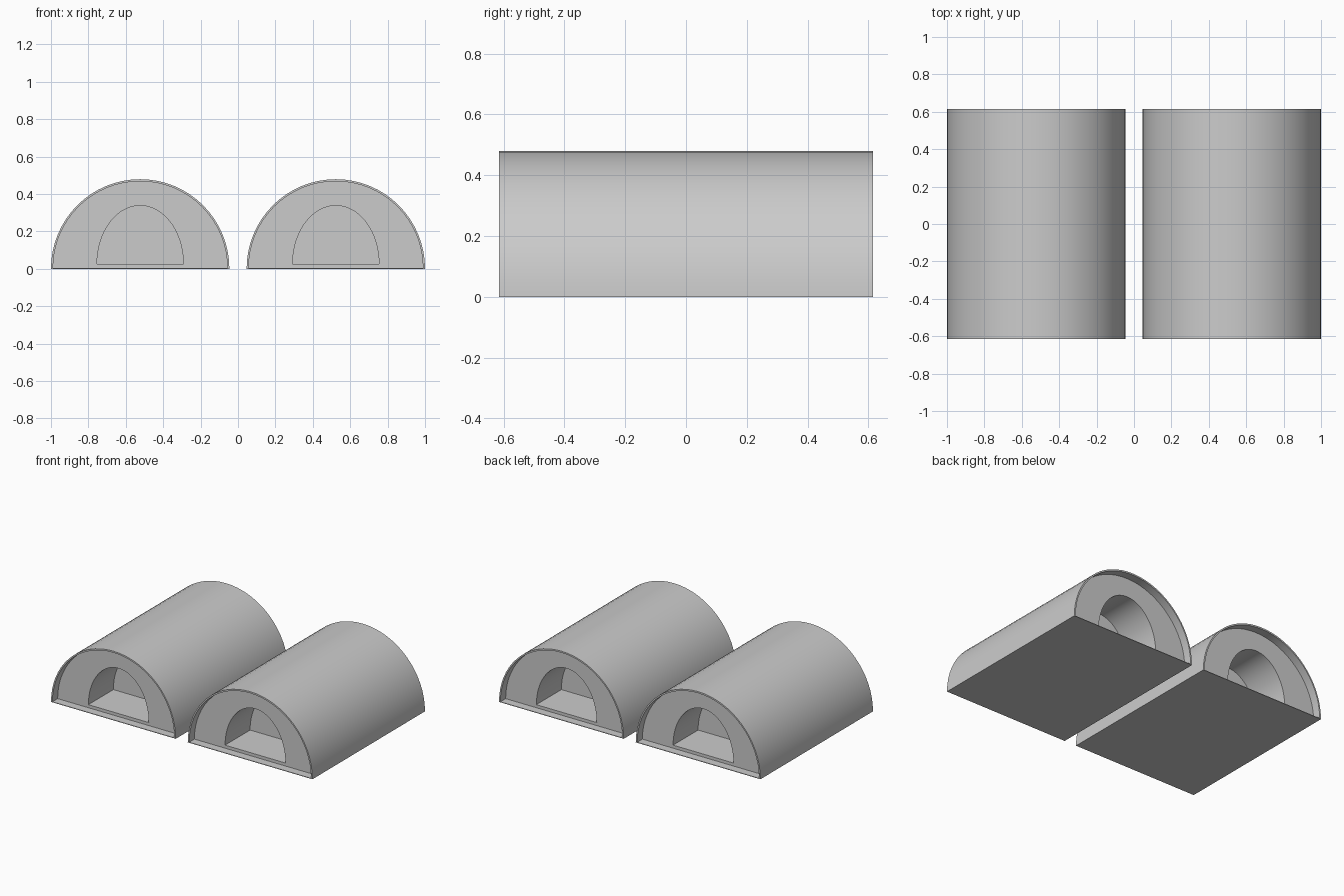
import bpy, bmesh, math

if "Cube" in bpy.data.objects:
    bpy.data.objects.remove(bpy.data.objects["Cube"])

SEGS = 32
RADIUS, HEIGHT = 0.477, 0.479
HALF_LEN = 0.615
WALL_Y = 0.558      # recessed end walls
NICHE_Y = 0.285     # back of each entrance niche


def arch(bm, cx, y, half_w, base, top):
    """Half-ellipse loop standing on a flat base."""
    return [bm.verts.new((cx + half_w * math.cos(math.pi * i / SEGS), y,
                          base + (top - base) * math.sin(math.pi * i / SEGS)))
            for i in range(SEGS + 1)]


def hut(name, cx):
    bm = bmesh.new()
    opening = (0.231, 0.025, 0.338)
    lining = (RADIUS - 0.011, 0.004, HEIGHT - 0.011)
    outer = (RADIUS, 0.0, HEIGHT)
    # Front end: niche back, niche mouth, end wall, rim; the back end mirrors it
    path = [(-NICHE_Y, opening), (-WALL_Y, opening), (-WALL_Y, lining),
            (-HALF_LEN, lining), (-HALF_LEN, outer)]
    path += [(-y, shape) for y, shape in reversed(path)]
    loops = [arch(bm, cx, y, *shape) for y, shape in path]
    for a, b in zip(loops, loops[1:]):
        for i in range(SEGS + 1):
            j = (i + 1) % (SEGS + 1)
            bm.faces.new((a[i], a[j], b[j], b[i]))
    # Back walls of the two niches
    bm.faces.new(loops[0])
    bm.faces.new(loops[-1])
    bmesh.ops.recalc_face_normals(bm, faces=bm.faces)
    mesh = bpy.data.meshes.new(name)
    bm.to_mesh(mesh)
    bm.free()
    obj = bpy.data.objects.new(name, mesh)
    bpy.context.collection.objects.link(obj)
    # Smooth vault, sharp rims
    bpy.ops.object.select_all(action='DESELECT')
    obj.select_set(True)
    bpy.context.view_layer.objects.active = obj
    bpy.ops.object.shade_smooth_by_angle(angle=math.radians(30))


# Pair of half-round huts side by side
for side, x in (("left", -0.523), ("right", 0.523)):
    hut(f"arched_hut_{side}", x)
